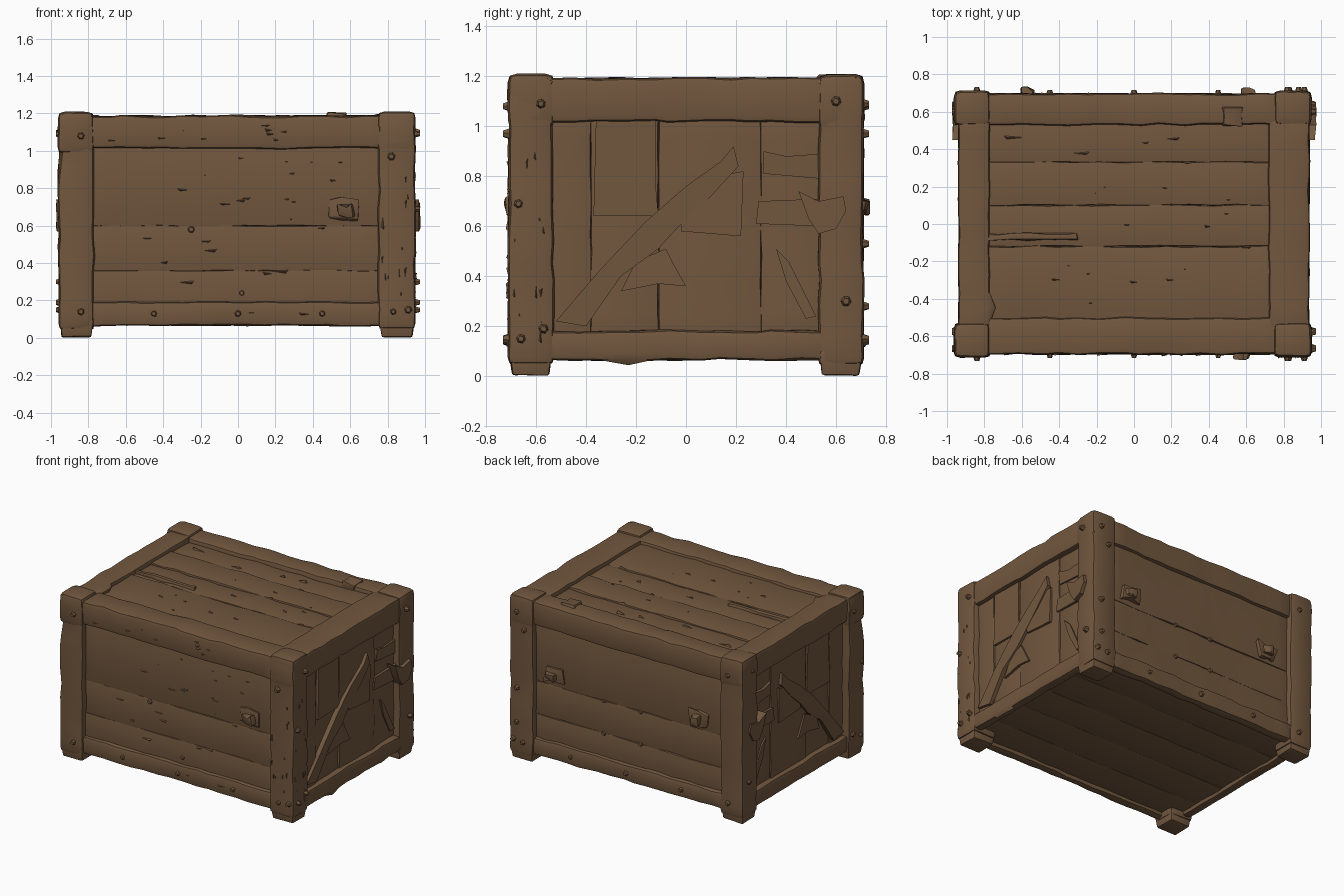
import bpy, bmesh, random
from mathutils import Vector, Matrix

if "Cube" in bpy.data.objects:
    bpy.data.objects.remove(bpy.data.objects["Cube"])

random.seed(4)
R = random.uniform
wood = bpy.data.materials.new("worn brown wood")
wood.diffuse_color = (0.168, 0.096, 0.049, 1)
wood.use_nodes = True
wood.node_tree.nodes["Principled BSDF"].inputs["Base Color"].default_value = wood.diffuse_color


def finish(name, bm):
    bmesh.ops.recalc_face_normals(bm, faces=bm.faces)
    me = bpy.data.meshes.new(name)
    bm.to_mesh(me)
    bm.free()
    me.materials.append(wood)
    ob = bpy.data.objects.new(name, me)
    bpy.context.collection.objects.link(ob)
    return ob


def board(name, lo, hi, cuts=9, bevel=0.02, wob=0.006, axis=None):
    """Rounded, slightly wobbly timber between two corners."""
    lo, hi = Vector(lo), Vector(hi)
    size, mid = hi - lo, (lo + hi) / 2
    bm = bmesh.new()
    bmesh.ops.create_cube(bm, size=1)
    for v in bm.verts:
        v.co = Vector(a * b for a, b in zip(v.co, size)) + mid
    if axis is None:
        axis = max(range(3), key=lambda i: size[i])
    n = Vector((0, 0, 0))
    n[axis] = 1
    for i in range(1, cuts + 1):
        p = lo.copy()
        p[axis] += size[axis] * (i + R(-.3, .3)) / (cuts + 1)
        bmesh.ops.bisect_plane(bm, geom=bm.verts[:] + bm.edges[:] + bm.faces[:],
                               plane_co=p, plane_no=n)
    for v in bm.verts:
        v.co += Vector([R(-wob, wob) for _ in range(3)])
    bm.normal_update()
    sharp = [e for e in bm.edges if e.calc_face_angle(0) > 0.9]
    bmesh.ops.bevel(bm, geom=sharp, offset=bevel, segments=2, profile=0.6, affect='EDGES')
    return finish(name, bm)


def plate(name, pts, outer, side, inner=0.88):
    """Flat broken piece on a side wall; pts are (y, z)."""
    bm = bmesh.new()
    f = bm.faces.new([bm.verts.new((side * inner, y, z)) for y, z in pts])
    ext = bmesh.ops.extrude_face_region(bm, geom=[f])
    for v in ext['geom']:
        if isinstance(v, bmesh.types.BMVert):
            v.co.x = side * (outer + R(-.006, .006))
    return finish(name, bm)


# Corner posts with tapered feet
for sx, xi, xo in ((-1, 0.77, 0.96), (1, 0.75, 0.948)):
    for sy, fb in ((-1, "front"), (1, "back")):
        lr = "left" if sx < 0 else "right"
        xs, ys = sorted((sx * xi, sx * xo)), sorted((sy * 0.53, sy * 0.71))
        board(f"{fb}_{lr}_post", (xs[0], ys[0], 0.045), (xs[1], ys[1], 1.2), 10, 0.032, 0.005)
        foot = board(f"{fb}_{lr}_foot", (xs[0] + .006, ys[0] + .006, 0.004),
                     (xs[1] - .006, ys[1] - .006, 0.1), 0, 0.012, 0.004, 2)
        cx, cy = sum(xs) / 2, sum(ys) / 2
        for v in foot.data.vertices:
            v.co.z = max(v.co.z, 0)
            if v.co.z < 0.04:
                v.co.x = cx + (v.co.x - cx) * 0.9
                v.co.y = cy + (v.co.y - cy) * 0.9
        # Thick cap where the rails meet the post
        board(f"{fb}_{lr}_cap", (xs[0] - .003, ys[0] - .002, 0.99),
              (xs[1] + .001, ys[1] + .002, 1.207), 1, 0.036, 0.004, 2)

# Long rails, front and back
for sy, fb in ((-1, "front"), (1, "back")):
    for nm, z0, z1, t in (("top", 1.012, 1.188, 0.50 if sy < 0 else 0.53),
                          ("bottom", 0.065, 0.192, 0.63)):
        ys = sorted((sy * t, sy * 0.697))
        board(f"{fb}_{nm}_rail", (-0.8, ys[0], z0), (0.78, ys[1], z1), 14, 0.026, 0.006)

# Short rails, left and right
for sx, lr in ((-1, "left"), (1, "right")):
    for nm, z0, z1, t in (("top", 1.018, 1.193, 0.77 if sx < 0 else 0.72),
                          ("bottom", 0.065, 0.182, 0.87)):
        xs = sorted((sx * t, sx * 0.938))
        board(f"{lr}_{nm}_rail", (xs[0], -0.56, z0), (xs[1], 0.56, z1), 10, 0.025, 0.005)

# Long planks of the front, back, lid and floor
for sy, fb in ((-1, "front"), (1, "back")):
    seams = (0.15, 0.36, 0.60, 1.04)
    for i, (a, b) in enumerate(zip(seams, seams[1:])):
        d = R(-.004, .004)
        ys = sorted((sy * 0.635, sy * (0.670 + d)))
        board(f"{fb}_plank_{i}", (-0.8, ys[0], a), (0.78, ys[1], b), 12, 0.006, 0.004)
seams = (-0.53, -0.12, 0.10, 0.33, 0.56)
for i, (a, b) in enumerate(zip(seams, seams[1:])):
    d = R(-.006, .006)
    board(f"lid_plank_{i}", (-0.8, a, 1.125), (0.76, b, 1.162 + d), 12, 0.008, 0.005)
seams = (-0.66, -0.4, -0.13, 0.13, 0.4, 0.66)
for i, (a, b) in enumerate(zip(seams, seams[1:])):
    board(f"floor_plank_{i}", (-0.9, a, 0.092), (0.9, b, 0.125), 8, 0.006, 0.002)

# Side walls: upright planks with broken boards and splintered brace
for s, lr in ((-1, "left"), (1, "right")):
    seams = (-0.56, -0.38, -0.11, 0.30, 0.56)
    for i, (a, b) in enumerate(zip(seams, seams[1:])):
        xs = sorted((s * 0.865, s * (0.902, 0.893, 0.902, 0.895)[i]))
        board(f"{lr}_side_plank_{i}", (xs[0], a, 0.15), (xs[1], b, 1.04), 7, 0.005, 0.003)
    plate(f"{lr}_brace", [(-.52, .22), (-.40, .20), (-.26, .40), (-.11, .51), (-.01, .62),
                          (.10, .72), (.21, .84), (.19, .92), (.14, .86), (.0, .76),
                          (-.16, .62), (-.34, .43)], 0.924, s)
    plate(f"{lr}_brace_splinter", [(-.26, .34), (-.11, .37), (.0, .36), (-.05, .45),
                                   (-.08, .51), (-.2, .46)], 0.913, s)
    plate(f"{lr}_patch", [(-.02, .58), (.22, .56), (.23, .82), (.12, .80), (-.02, .68)],
          0.916, s)
    plate(f"{lr}_upright_board", [(-.37, .64), (-.11, .64), (-.12, .75), (-.12, 1.03),
                                  (-.36, 1.03)], 0.908, s)
    plate(f"{lr}_slat_high", [(.31, .81), (.54, .79), (.54, .89), (.40, .88), (.31, .9)],
          0.912, s)
    plate(f"{lr}_slat_low", [(.28, .61), (.54, .60), (.54, .71), (.29, .70)], 0.914, s)
    plate(f"{lr}_shard", [(.36, .51), (.41, .46), (.52, .24), (.48, .23), (.40, .38)],
          0.908, s)
    # Torn strap wrapped over the back post
    plate(f"{lr}_strap", [(.45, .74), (.53, .70), (.63, .72), (.64, .66), (.60, .59),
                          (.53, .57), (.49, .63)], 0.972, s)


def nails(name, spots):
    """Faceted nail heads; each spot is (position, outward direction)."""
    bm = bmesh.new()
    for p, n in spots:
        q = Vector(n).to_track_quat('Z', 'Y').to_matrix().to_4x4()
        r = R(.024, .030)
        bmesh.ops.create_cone(bm, cap_ends=True, segments=6, radius1=r, radius2=r * .45,
                              depth=0.044, matrix=Matrix.Translation(p) @ q
                              @ Matrix.Rotation(R(0, 1), 4, 'Z'))
    finish(name, bm)


spots = []
for s in (-1, 1):
    for x, z in ((-.84, 1.08), (-.84, .14), (.82, .97), (.83, .14), (.91, .15)):
        spots.append(((x, s * .71, z), (0, s, 0)))
    for x in (-.45, 0, .45):
        spots.append(((x, s * .695, .13), (0, s, 0)))
    for y, z in ((-.58, 1.09), (-.57, .19), (-.67, .69), (-.66, .15),
                 (.6, 1.10), (.64, .30)):
        spots.append(((s * .952, y, z), (s, 0, 0)))
spots += [((.88, .71, z), (0, 1, 0)) for z in (1.09, .53, .28)]
nails("frame_nails", spots)
nails("plank_nails", [((x, .66, z), (0, 1, 0)) for x in (-.1, .2) for z in (.36, .6)]
      + [((.02, -.66, .24), (0, -1, 0)), ((-.25, -.66, .58), (0, -1, 0))])

# Handle stubs: two on the back, one torn off on the front
for nm, x, s in (("back_right", .6, 1), ("back_left", -.58, 1), ("front", .57, -1)):
    ys = sorted((s * .65, s * .688))
    board(nm + "_handle_plate", (x - .08, ys[0], .63), (x + .07, ys[1], .74), 1, .008, .018)
    ys = sorted((s * .68, s * .722))
    board(nm + "_handle_stub", (x - .03, ys[0], .65), (x + .05, ys[1], .71), 1, .01, .014)

# Splintered chips lifting from the wood
bm = bmesh.new()


def chip(p, along, across, out):
    p, a, c, o = Vector(p), Vector(along), Vector(across), Vector(out)
    ln, w, h = R(.06, .16) * random.choice((-1, 1)), R(.006, .018), R(.006, .013)
    base = [p, p + a * ln + c * w, p + a * ln * .8 - c * w]
    low = [bm.verts.new(q - o * .012) for q in base]
    tip = bm.verts.new(p + a * ln * .85 + o * h)
    for f in ((0, 1, 2), (0, 1, 3), (1, 2, 3), (2, 0, 3)):
        bm.faces.new([(low + [tip])[i] for i in f])


X, Y, Z = (1, 0, 0), (0, 1, 0), (0, 0, 1)
for i in range(22):
    chip((R(-.62, .6), -.668, R(.25, .98)), X, Z, (0, -1, 0))
    chip((R(-.62, .58), R(-.45, .48), 1.162), X, Y, Z)
for i in range(12):
    chip((R(-.6, .6), -.695, random.choice((R(.09, .17), R(1.04, 1.16)))), X, Z, (0, -1, 0))
    chip((.945, R(-.69, -.55), R(.2, 1.0)), Z, Y, X)
    chip((R(.77, .93), -.708, R(.2, 1.0)), Z, X, (0, -1, 0))
finish("splinters", bm)

# Bent boards lifted on the lid
board("lid_split_left", (-.79, -.085, 1.15), (-.3, -.05, 1.178), 5, .006, .008)
board("lid_split_right", (.47, .52, 1.17), (.58, .63, 1.205), 1, .008, .012)

bpy.ops.object.select_all(action='DESELECT')
for ob in bpy.context.collection.objects:
    ob.select_set(True)
    bpy.context.view_layer.objects.active = ob
bpy.ops.object.shade_smooth_by_angle(angle=0.6)
